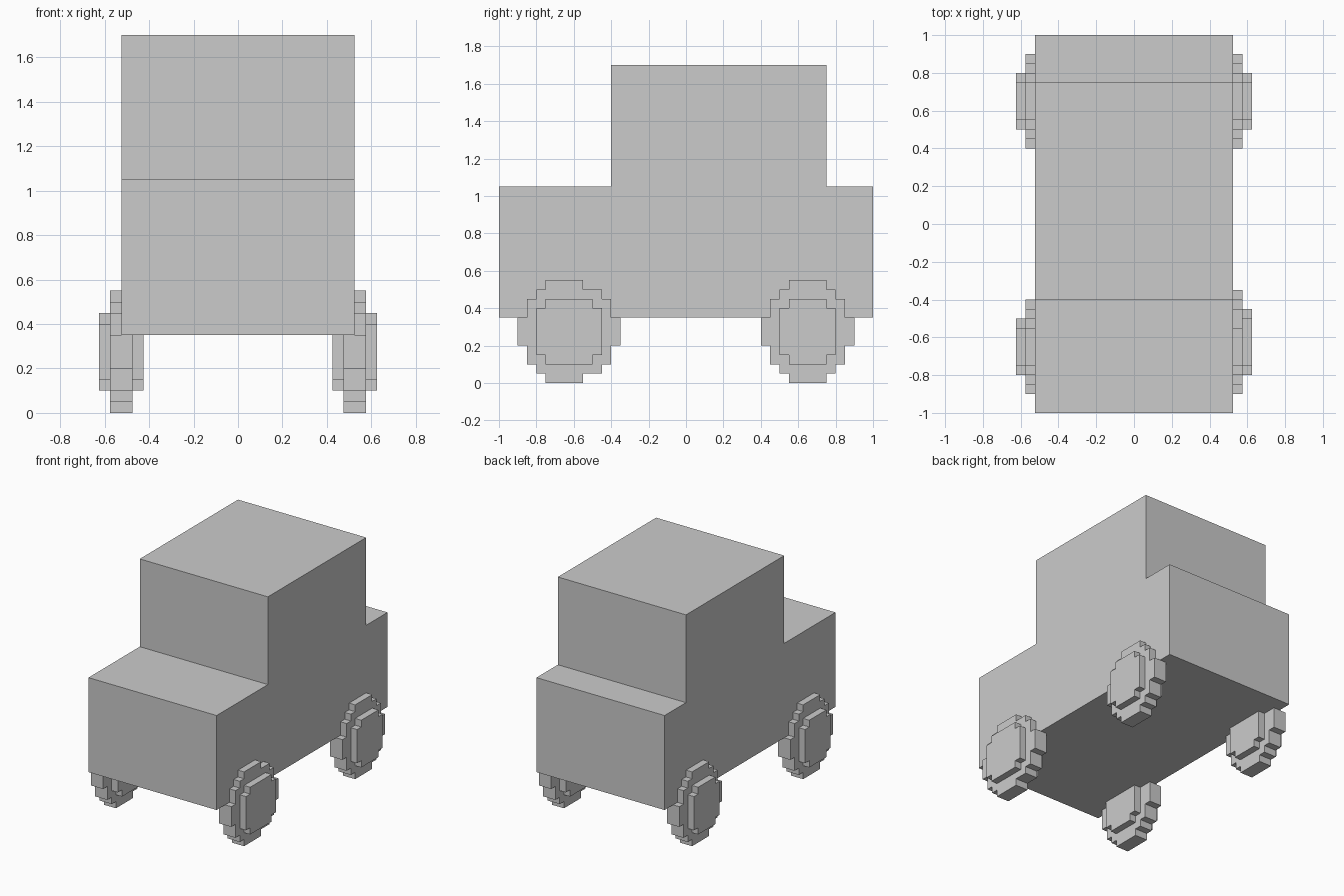
import bpy, bmesh

if "Cube" in bpy.data.objects:
    bpy.data.objects.remove(bpy.data.objects["Cube"])


def extrude_x(name, profile, x0, x1):
    """Solid from a (y, z) outline, swept from x0 to x1."""
    bm = bmesh.new()
    face = bm.faces.new([bm.verts.new((x0, y, z)) for y, z in profile])
    result = bmesh.ops.extrude_face_region(bm, geom=[face])
    verts = [v for v in result["geom"] if isinstance(v, bmesh.types.BMVert)]
    bmesh.ops.translate(bm, verts=verts, vec=(x1 - x0, 0, 0))
    bmesh.ops.recalc_face_normals(bm, faces=bm.faces)
    mesh = bpy.data.meshes.new(name)
    bm.to_mesh(mesh)
    bm.free()
    obj = bpy.data.objects.new(name, mesh)
    bpy.context.collection.objects.link(obj)
    return obj


def stepped_disc(cy, cz, heights, near, far):
    """Blocky disc outline: stair heights with half widths on the -y and +y sides."""
    def stairs(widths):
        pts = []
        for i, (w, h) in enumerate(zip(widths, heights)):
            pts.append((w, h))
            if i + 1 < len(heights):
                pts.append((w, heights[i + 1]))
        return pts

    a, b = stairs(far), stairs(near)
    loop = a + [(y, -z) for y, z in reversed(a)]
    loop += [(-y, -z) for y, z in b] + [(-y, z) for y, z in reversed(b)]
    # Drop corners on a straight run
    return [(cy + y, cz + z) for y, z in loop]


# Body with bonnet, cabin and rear deck
extrude_x("car_body", [(-1, 0.35), (1, 0.35), (1, 1.05), (0.75, 1.05),
                       (0.75, 1.7), (-0.4, 1.7), (-0.4, 1.05), (-1, 1.05)],
          -0.525, 0.525)

# Four blocky wheels, each a tyre with a hub standing out on both sides
TYRE_H, TYRE_W = (0.275, 0.225, 0.175, 0.075), (0.10, 0.15, 0.20, 0.25)
HUB_H, HUB_W = (0.175, 0.125), (0.10, 0.15)
for end, cy in (("front", -0.65), ("rear", 0.65)):
    for side, s in (("left", -1), ("right", 1)):
        tyre_far, hub_far = TYRE_W, HUB_W
        # The front right wheel is one block longer towards the rear
        if (end, side) == ("front", "right"):
            tyre_far, hub_far = (0.10, 0.20, 0.25, 0.30), (0.15, 0.20)
        extrude_x(f"{end}_{side}_tyre",
                  stepped_disc(cy, 0.275, TYRE_H, TYRE_W, tyre_far),
                  s * 0.475, s * 0.575)
        extrude_x(f"{end}_{side}_hub",
                  stepped_disc(cy, 0.275, HUB_H, HUB_W, hub_far),
                  s * 0.425, s * 0.625)
